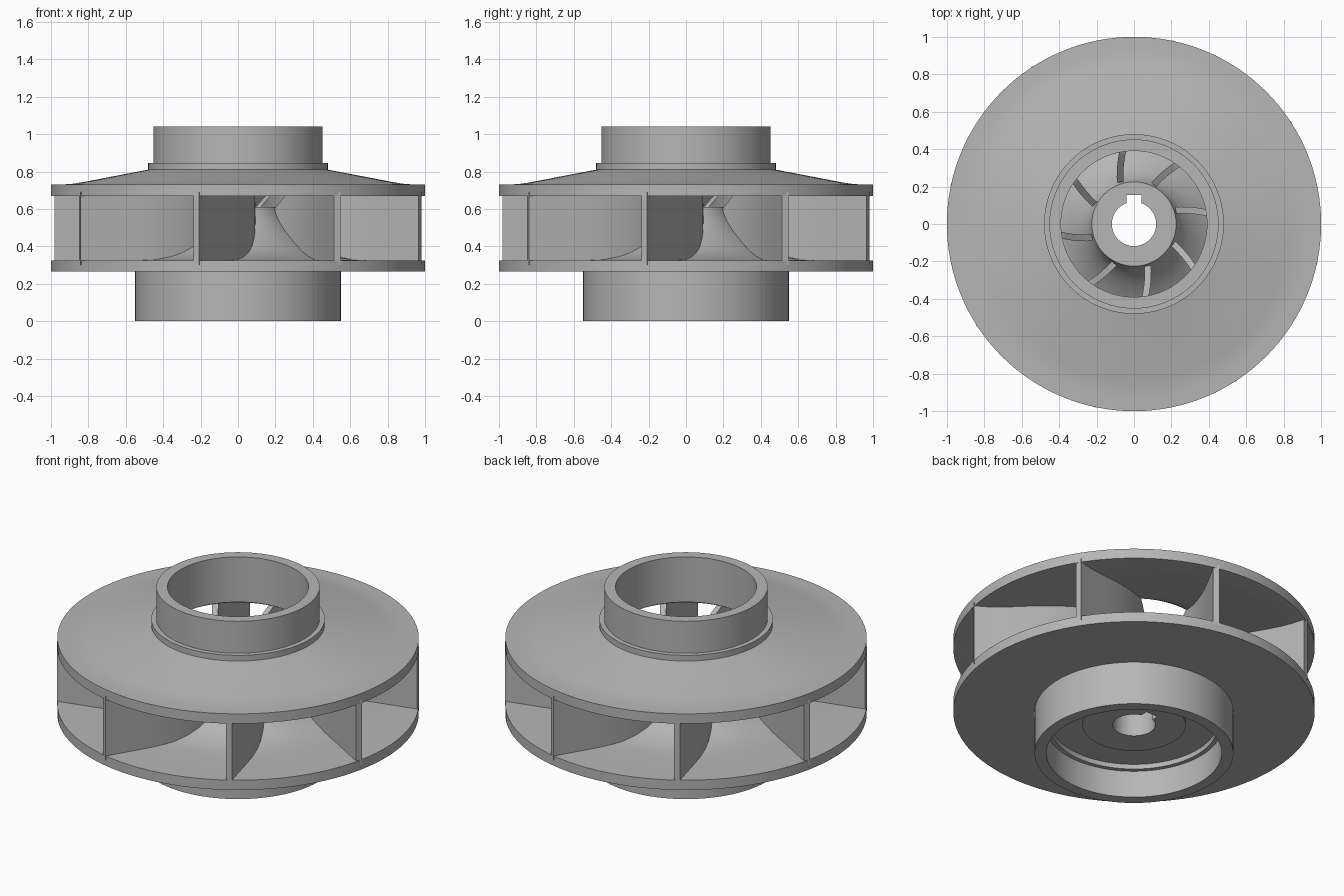
import bpy, bmesh, math
from mathutils import Vector

SEGMENTS = 128
VANES = 8

cube = bpy.data.objects.get("Cube")
if cube:
    bpy.data.objects.remove(cube)

metal = bpy.data.materials.new("cast grey metal")
metal.use_nodes = True
grey = (0.47, 0.47, 0.47, 1)
metal.diffuse_color = grey
metal.node_tree.nodes["Principled BSDF"].inputs["Base Color"].default_value = grey


def finish(bm, name):
    bmesh.ops.recalc_face_normals(bm, faces=bm.faces)
    mesh = bpy.data.meshes.new(name)
    bm.to_mesh(mesh)
    bm.free()
    mesh.materials.append(metal)
    obj = bpy.data.objects.new(name, mesh)
    bpy.context.collection.objects.link(obj)
    return obj


def smooth(obj):
    bpy.ops.object.select_all(action="DESELECT")
    obj.select_set(True)
    bpy.context.view_layer.objects.active = obj
    bpy.ops.object.shade_smooth_by_angle(angle=math.radians(25))


def revolve(profile, name):
    """Turn a closed (radius, height) profile around the z axis."""
    bm = bmesh.new()
    rings = []
    for i in range(SEGMENTS):
        a = math.tau * i / SEGMENTS
        rings.append([bm.verts.new((r * math.cos(a), r * math.sin(a), z)) for r, z in profile])
    n = len(profile)
    for i in range(SEGMENTS):
        one, two = rings[i], rings[(i + 1) % SEGMENTS]
        for j in range(n):
            k = (j + 1) % n
            bm.faces.new((one[j], two[j], two[k], one[k]))
    return finish(bm, name)


# Back plate with flared hub, lower boss and hollow underside
back_plate = revolve([
    (0.118, 0.61), (0.225, 0.61), (0.235, 0.575), (0.262, 0.53), (0.3, 0.487),
    (0.35, 0.444), (0.41, 0.402), (0.47, 0.37), (0.54, 0.345), (0.62, 0.329),
    (0.7, 0.325), (1, 0.325), (1, 0.265), (0.55, 0.265), (0.55, 0),
    (0.485, 0), (0.485, 0.165), (0.46, 0.165), (0.46, 0.195), (0.285, 0.195),
    (0.285, 0.18), (0.118, 0.18)], "back_plate_and_hub")

# Keyway slot through the bore
bm = bmesh.new()
bmesh.ops.create_cube(bm, size=1)
bmesh.ops.scale(bm, vec=(0.08, 0.155, 2), verts=bm.verts)
bmesh.ops.translate(bm, vec=(0, 0.0775, 0.4), verts=bm.verts)
cutter = finish(bm, "keyway_cutter")
cutter.hide_render = True
cut = back_plate.modifiers.new("keyway", "BOOLEAN")
cut.operation = "DIFFERENCE"
cut.solver = "EXACT"
cut.object = cutter
bpy.context.view_layer.objects.active = back_plate
bpy.ops.object.modifier_apply(modifier=cut.name)
bpy.data.objects.remove(cutter)
smooth(back_plate)

# Front shroud with collar and inlet neck
shroud = revolve([
    (0.39, 1.04), (0.452, 1.04), (0.452, 0.845), (0.48, 0.845), (0.48, 0.81),
    (0.83, 0.743), (0.88, 0.735), (0.93, 0.731), (1, 0.73), (1, 0.67),
    (0.92, 0.671), (0.85, 0.677), (0.47, 0.737), (0.42, 0.748), (0.39, 0.765)],
    "front_shroud")
smooth(shroud)


# Curved vanes between the plate and the shroud
def vane_centre(r):
    d = r - 0.24
    a = math.radians(-72 - 65 * d + 32 * d * d)
    return Vector((r * math.cos(a), r * math.sin(a), 0))


def vane_top(r):
    if r < 0.41:
        return 0.61 + (r - 0.24) / 0.17 * 0.15
    return max(0.69, 0.76 - (r - 0.41) * 0.155)


def make_vane(turn, name):
    bm = bmesh.new()
    steps = 28
    loops = []
    for i in range(steps + 1):
        r = 0.235 + (0.998 - 0.235) * i / steps
        p = vane_centre(r)
        along = (vane_centre(r + 0.01) - vane_centre(r - 0.01)).normalized()
        side = Vector((-along.y, along.x, 0)) * 0.0175
        low, high = Vector((0, 0, 0.3)), Vector((0, 0, vane_top(r)))
        loops.append([bm.verts.new(v) for v in
                      (p - side + low, p + side + low, p + side + high, p - side + high)])
    for one, two in zip(loops, loops[1:]):
        for j in range(4):
            k = (j + 1) % 4
            bm.faces.new((one[j], one[k], two[k], two[j]))
    bm.faces.new(loops[0])
    bm.faces.new(loops[-1])
    vane = finish(bm, name)
    vane.rotation_euler.z = turn
    smooth(vane)


for i in range(VANES):
    make_vane(math.tau * i / VANES, f"vane_{i + 1}")
